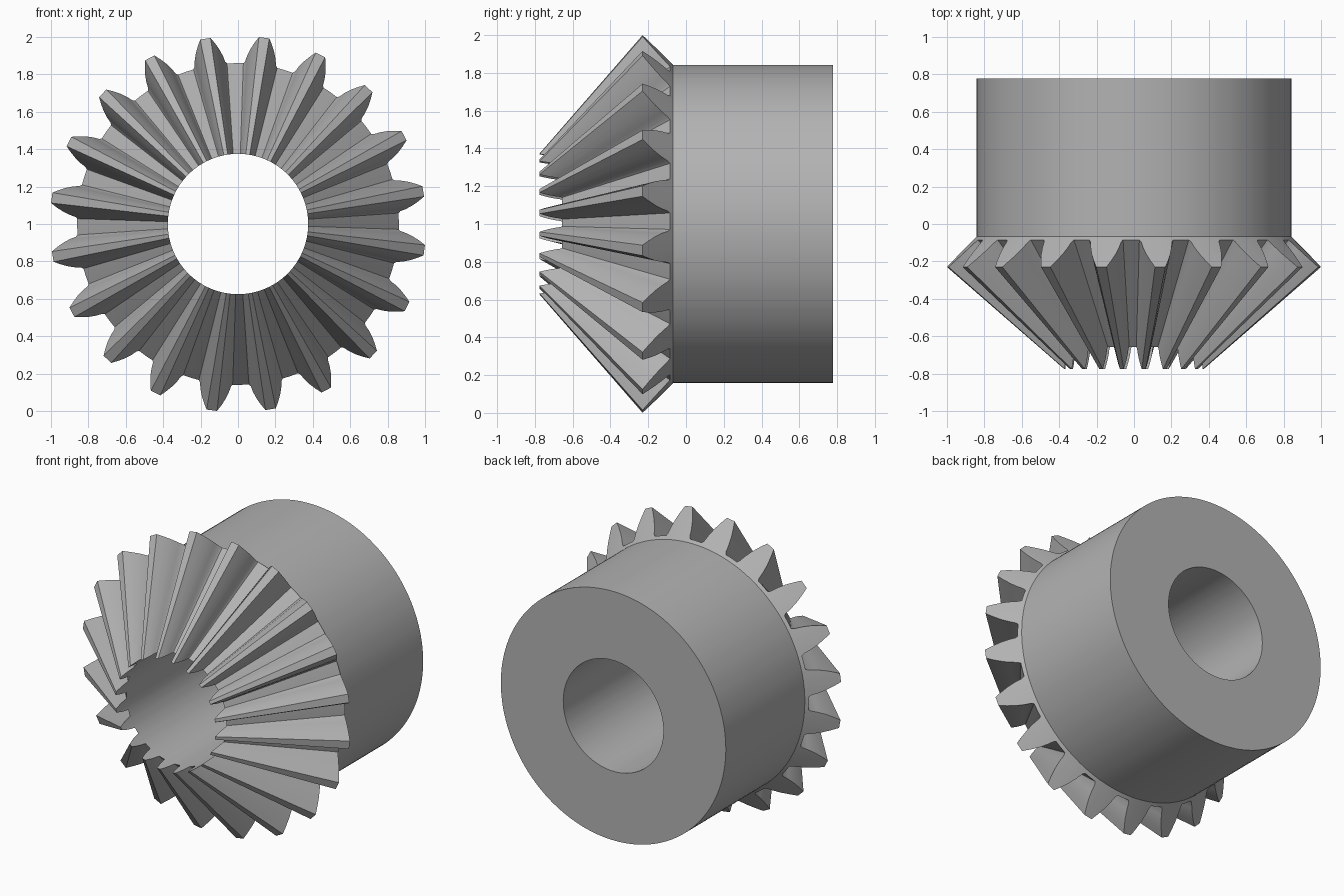
import bpy
import bmesh
from math import radians, sin, cos

cube = bpy.data.objects.get("Cube")
if cube:
    bpy.data.objects.remove(cube, do_unlink=True)

TEETH = 20
PHASE = 10            # degrees, centre of the first tooth
AXIS_Z = 1.0
APEX_Y = -1.1         # point where all tooth lines converge
BORE_R = 0.375
HUB_R, HUB_FRONT, HUB_BACK = 0.842, -0.068, 0.777
ROOT = (0.86, -0.085)   # radius, y at the wide end of the teeth
TIP = (1.006, -0.23)

# Tooth flank: height fraction and half width in degrees
FLANK = [(0, 6.1), (0.07, 5.5), (0.28, 4.9), (0.52, 4.0), (0.77, 2.8), (1, 1.6)]

# Wide end outline of the whole gear as (angle, radius, y)
outline = []
for i in range(TEETH):
    centre = PHASE + i * 360 / TEETH
    half = [(t, -w) for t, w in FLANK] + [(t, w) for t, w in reversed(FLANK)]
    half.append((0, 180 / TEETH))         # middle of the valley
    for t, w in half:
        r = ROOT[0] + t * (TIP[0] - ROOT[0])
        y = ROOT[1] + t * (TIP[1] - ROOT[1])
        outline.append((radians(centre + w), r, y))


def ring(bm, points):
    return [bm.verts.new((r * cos(a), y, AXIS_Z + r * sin(a))) for a, r, y in points]


bm = bmesh.new()
rings = [
    # Narrow end, where the tooth lines meet the bore
    ring(bm, [(a, BORE_R, APEX_Y + (y - APEX_Y) * BORE_R / r) for a, r, y in outline]),
    # Wide end of the teeth
    ring(bm, outline),
    # Hub and back of the bore
    ring(bm, [(a, HUB_R, HUB_FRONT) for a, r, y in outline]),
    ring(bm, [(a, HUB_R, HUB_BACK) for a, r, y in outline]),
    ring(bm, [(a, BORE_R, HUB_BACK) for a, r, y in outline]),
]
n = len(outline)
for k, first in enumerate(rings):
    second = rings[(k + 1) % len(rings)]
    for i in range(n):
        j = (i + 1) % n
        bm.faces.new((first[i], first[j], second[j], second[i]))
bmesh.ops.recalc_face_normals(bm, faces=bm.faces)

mesh = bpy.data.meshes.new("bevel_gear")
bm.to_mesh(mesh)
bm.free()
gear = bpy.data.objects.new("bevel_gear", mesh)
bpy.context.collection.objects.link(gear)

# Plain grey metal
grey = bpy.data.materials.new("grey")
grey.use_nodes = True
colour = (0.45, 0.45, 0.45, 1)
grey.diffuse_color = colour
grey.node_tree.nodes["Principled BSDF"].inputs["Base Color"].default_value = colour
mesh.materials.append(grey)

# Smooth flanks and hub, crisp edges
bpy.ops.object.select_all(action="DESELECT")
gear.select_set(True)
bpy.context.view_layer.objects.active = gear
bpy.ops.object.shade_smooth_by_angle(angle=radians(25))
